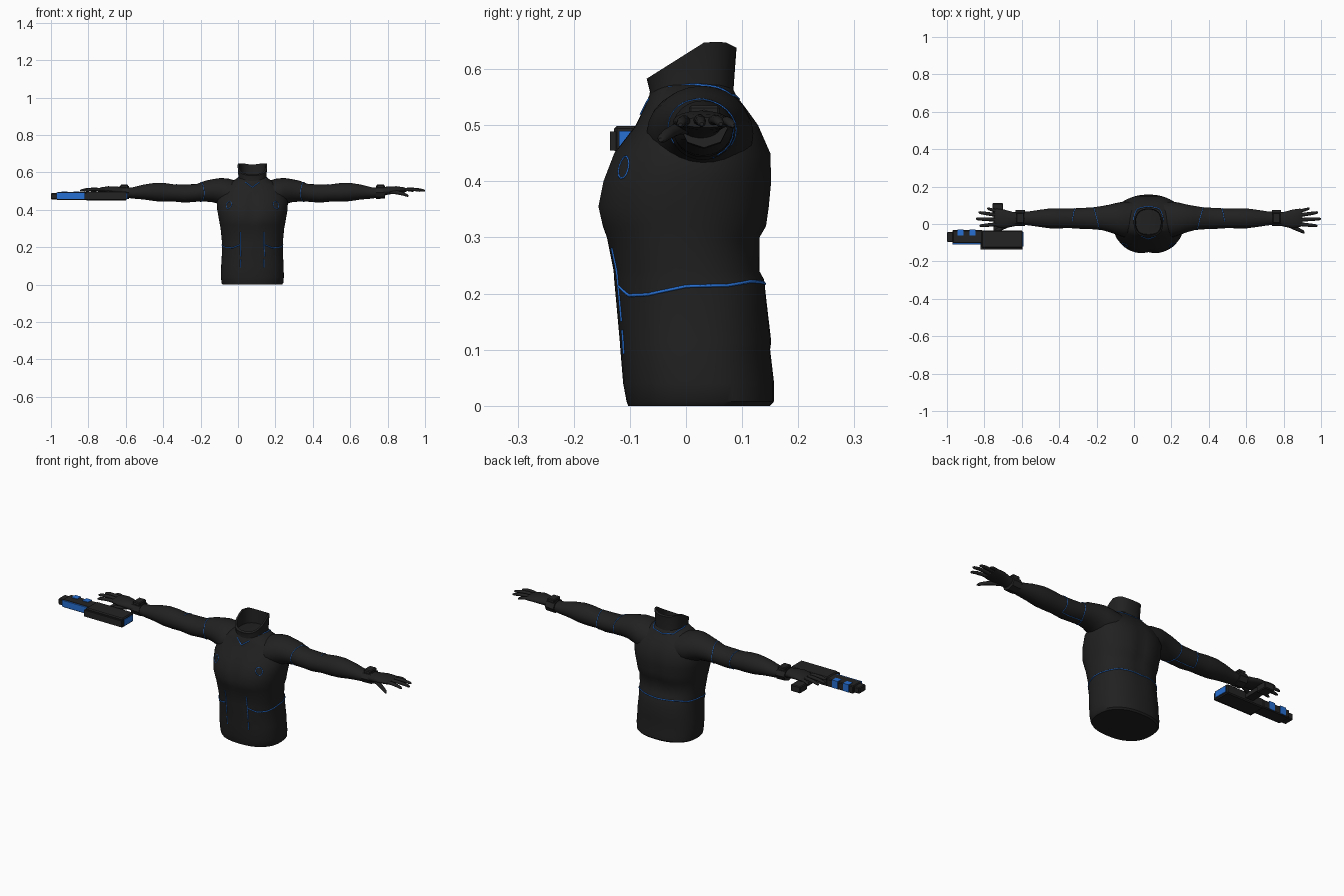
import bpy, bmesh, math
from mathutils import Vector
from mathutils.bvhtree import BVHTree

if "Cube" in bpy.data.objects:
    bpy.data.objects.remove(bpy.data.objects["Cube"])

CX = 0.077            # body centre line
N = 32                # sides of the body rings


def material(name, rgb):
    m = bpy.data.materials.new(name)
    m.diffuse_color = (*rgb, 1)
    m.use_nodes = True
    m.node_tree.nodes["Principled BSDF"].inputs["Base Color"].default_value = m.diffuse_color
    return m


SUIT = material("black suit", (0.015, 0.015, 0.015))
METAL = material("dark metal", (0.017, 0.017, 0.017))
BLUE = material("blue trim", (0.02, 0.16, 0.65))


def finish(bm, name, mat, smooth=True):
    bmesh.ops.recalc_face_normals(bm, faces=bm.faces)
    me = bpy.data.meshes.new(name)
    bm.to_mesh(me)
    bm.free()
    me.materials.append(mat)
    ob = bpy.data.objects.new(name, me)
    bpy.context.collection.objects.link(ob)
    if smooth:
        bpy.ops.object.select_all(action='DESELECT')
        ob.select_set(True)
        bpy.context.view_layer.objects.active = ob
        bpy.ops.object.shade_smooth_by_angle(angle=math.radians(40))
    return ob


def loft(name, rings, mat=SUIT, smooth=True):
    """Skin a list of point rings and cap both ends."""
    bm = bmesh.new()
    vs = [[bm.verts.new(p) for p in r] for r in rings]
    n = len(vs[0])
    for a, b in zip(vs, vs[1:]):
        for i in range(n):
            j = (i + 1) % n
            bm.faces.new((a[i], a[j], b[j], b[i]))
    bm.faces.new(vs[0])
    bm.faces.new(vs[-1])
    return finish(bm, name, mat, smooth)


def power(v, e):
    return math.copysign(abs(v) ** e, v)


def angles(n):
    return [2 * math.pi * i / n for i in range(n)]


def box(name, x, y, z, mat=METAL, bevel=0.0):
    bm = bmesh.new()
    bmesh.ops.create_cube(bm, size=1)
    for v in bm.verts:
        v.co = [(r[0] + r[1]) / 2 + c * (r[1] - r[0]) for r, c in zip((x, y, z), v.co)]
    if bevel:
        bmesh.ops.bevel(bm, geom=bm.edges[:], offset=bevel, segments=1, affect='EDGES')
    return finish(bm, name, mat, False)


# Torso: height, half width, front y, back y
TORSO = [(0.0, .158, -.103, .150), (.008, .165, -.106, .157), (.04, .168, -.112, .157),
         (.10, .167, -.117, .150), (.115, .166, -.118, .152), (.17, .163, -.123, .146),
         (.225, .163, -.128, .141), (.24, .164, -.129, .133), (.30, .170, -.142, .134),
         (.32, .174, -.150, .146), (.355, .180, -.159, .151), (.40, .188, -.150, .155),
         (.45, .190, -.130, .153), (.50, .172, -.090, .130), (.53, .145, -.075, .108),
         (.55, .110, -.067, .092), (.572, .078, -.055, .080)]


def torso_ring(z, hw, f, b):
    pts = []
    e = 0.86
    for a in angles(N * 2):
        x = hw * power(math.cos(a), e)
        y = (f + b) / 2 + (b - f) / 2 * power(math.sin(a), e)
        if y < 0:      # valley between the chest muscles and under the ribs
            y += .012 * math.exp(-(x / .025) ** 2 - ((z - .39) / .06) ** 2)
        if y > .05:    # spine
            y -= .008 * math.exp(-(x / .03) ** 2 - ((z - .36) / .12) ** 2)
        pts.append((CX + x, y, z))
    return pts


torso = loft("torso", [torso_ring(*s) for s in TORSO])

# Collar: hollow, with a rim rising to the back
def collar_ring(scale, z):
    pts = []
    for a in angles(N):
        y = .01 + .08 * scale * power(math.sin(a), .8)
        top = min(.648, .583 + (y + .07) * .63) - max(0, y - .07) * .5
        pts.append((CX + .079 * scale * power(math.cos(a), .8), y, top if z is None else z))
    return pts


collar = loft("collar", [collar_ring(s, z) for s, z in
                         ((.98, .525), (.93, .56), (1, None), (.88, None), (.84, .565))])

# Arms: distance from centre line, z centre, z radius, y centre, y radius
ARM = [(.07, .48, .07, .03, .09), (.13, .485, .082, .025, .095), (.17, .499, .071, .028, .085),
       (.21, .502, .062, .03, .073), (.25, .50, .056, .032, .064), (.30, .49, .047, .03, .058),
       (.36, .487, .049, .03, .056), (.42, .490, .046, .03, .052), (.47, .493, .050, .03, .053),
       (.52, .495, .049, .03, .054), (.58, .495, .040, .03, .046), (.64, .490, .030, .03, .037),
       (.69, .493, .025, .03, .034)]
PALM = [(.68, .493, .024, .03, .033), (.72, .502, .022, .025, .038), (.77, .507, .019, .027, .050),
        (.81, .506, .014, .033, .049), (.825, .505, .009, .035, .044)]
# Fingers: base d, y, z then tip d, y, z, radius
FINGERS = [(.80, .066, .504, .862, .083, .499, .009), (.80, .046, .506, .908, .062, .502, .010),
           (.80, .022, .507, .923, .028, .502, .010), (.80, .000, .505, .903, -.010, .501, .010),
           (.735, .000, .495, .835, -.045, .474, .012)]


def arm_rings(rows, s, n=24):
    return [[(CX + s * d, yc + ry * math.cos(a), zc + rz * math.sin(a)) for a in angles(n)]
            for d, zc, rz, yc, ry in rows]


def finger(name, s, d0, y0, z0, d1, y1, z1, r):
    rows = []
    for t, k in ((0, 1), (.35, 1), (.7, .92), (.93, .75), (1, .35)):
        bend = .006 * math.sin(math.pi * t)
        rows.append((d0 + (d1 - d0) * t, z0 + (z1 - z0) * t + bend, r * k * .9,
                     y0 + (y1 - y0) * t, r * k))
    loft(name, arm_rings(rows, s, 10))


arms = []
for s, side in ((1, "right"), (-1, "left")):
    arms.append(loft(side + "_arm", arm_rings(ARM, s)))
    loft(side + "_palm", arm_rings(PALM, s))
    for i, f in enumerate(FINGERS):
        finger(f"{side}_finger_{i + 1}", s, *f)
    # Wrist cuff with a raised plate
    loft(side + "_cuff", arm_rings([(.66, .492, .034, .032, .042), (.71, .494, .034, .032, .042)], s, 8),
         METAL, False)
    xs = sorted((CX + s * .664, CX + s * .706))
    box(side + "_cuff_plate", xs, (.005, .06), (.515, .535), METAL, .004)


# Blue trim lines laid on the surfaces
def surface(obs):
    verts, polys = [], []
    for o in obs:
        k = len(verts)
        verts += [v.co.copy() for v in o.data.vertices]
        polys += [[k + i for i in p.vertices] for p in o.data.polygons]
    return BVHTree.FromPolygons(verts, polys)


TORSO_SKIN = surface([torso])
NECK_SKIN = surface([torso, collar])


def trim(name, pts, skin, s=1, r=.0028):
    path = []
    for a, b in zip(pts, pts[1:]):
        for i in range(9):
            p = Vector(a).lerp(Vector(b), i / 8)
            p.x = CX + s * p.x
            path.append(skin.find_nearest(p)[0])
    cu = bpy.data.curves.new(name, 'CURVE')
    cu.dimensions = '3D'
    cu.bevel_depth = r
    cu.bevel_resolution = 0
    sp = cu.splines.new('POLY')
    sp.points.add(len(path) - 1)
    for q, p in zip(sp.points, path):
        q.co = (*p, 1)
    cu.materials.append(BLUE)
    bpy.context.collection.objects.link(bpy.data.objects.new(name, cu))


def arm_arc(d, swing, a0, a1):
    out = []
    for i in range(13):
        a = a0 + (a1 - a0) * i / 12
        out.append((d - swing * math.cos(a), .03 + .06 * math.cos(a), .49 + .055 * math.sin(a)))
    return out


for s, side, arm in ((1, "right", arms[0]), (-1, "left", arms[1])):
    trim(side + "_neck_line", [(0, -.085, .522), (.035, -.065, .545), (.068, -.03, .568),
                               (.08, .03, .574), (.06, .085, .556), (0, .098, .55)], NECK_SKIN, s)
    trim(side + "_waist_line", [(.065, -.118, .213), (.11, -.11, .196), (.145, -.07, .198),
                                (.167, 0, .213), (.16, .08, .215), (.12, .13, .223),
                                (0, .15, .218)], TORSO_SKIN, s)
    trim(side + "_belly_line", [(.065, -.14, .28), (.065, -.12, .15)], TORSO_SKIN, s)
    trim(side + "_belly_line_low", [(.065, -.12, .135), (.065, -.12, .092)], TORSO_SKIN, s)
    trim(side + "_chest_ring", [(.132 + .02 * math.cos(a), -.12, .428 + .021 * math.sin(a))
                                for a in angles(12) + [0]], TORSO_SKIN, s, .002)
    skin = surface([arm])
    trim(side + "_upper_arm_band", arm_arc(.275, -.018, 0, 2 * math.pi), skin, s, .002)
    trim(side + "_elbow_band", arm_arc(.405, .01, -math.pi * .35, math.pi * .6), skin, s, .002)
    trim(side + "_arm_seam", [(.275, .05, .44), (.40, .05, .44)], skin, s, .002)

# Launcher carried beside the left hand
box("launcher_body", (-.815, -.595), (-.128, -.035), (.45, .499), METAL, .005)
box("launcher_barrel", (-.97, -.81), (-.104, -.033), (.452, .494), METAL, .004)
box("launcher_tip", (-1.0, -.965), (-.097, -.042), (.456, .489), METAL, .004)
box("launcher_side_shell", (-.82, -.597), (-.135, -.09), (.455, .489))
box("launcher_side_panel", (-.97, -.822), (-.109, -.102), (.458, .492), BLUE)
box("launcher_end_panel", (-.598, -.592), (-.119, -.044), (.459, .490), BLUE)
for i, x in enumerate((-.945, -.88)):
    box(f"launcher_stripe_top_{i + 1}", (x, x + .033), (-.062, -.030), (.490, .4965), BLUE)
    box(f"launcher_stripe_back_{i + 1}", (x, x + .033), (-.037, -.030), (.455, .4965), BLUE)
box("launcher_grip_arm", (-.75, -.705), (-.05, .06), (.463, .485))
box("launcher_grip", (-.757, -.70), (.05, .112), (.452, .488), METAL, .004)
